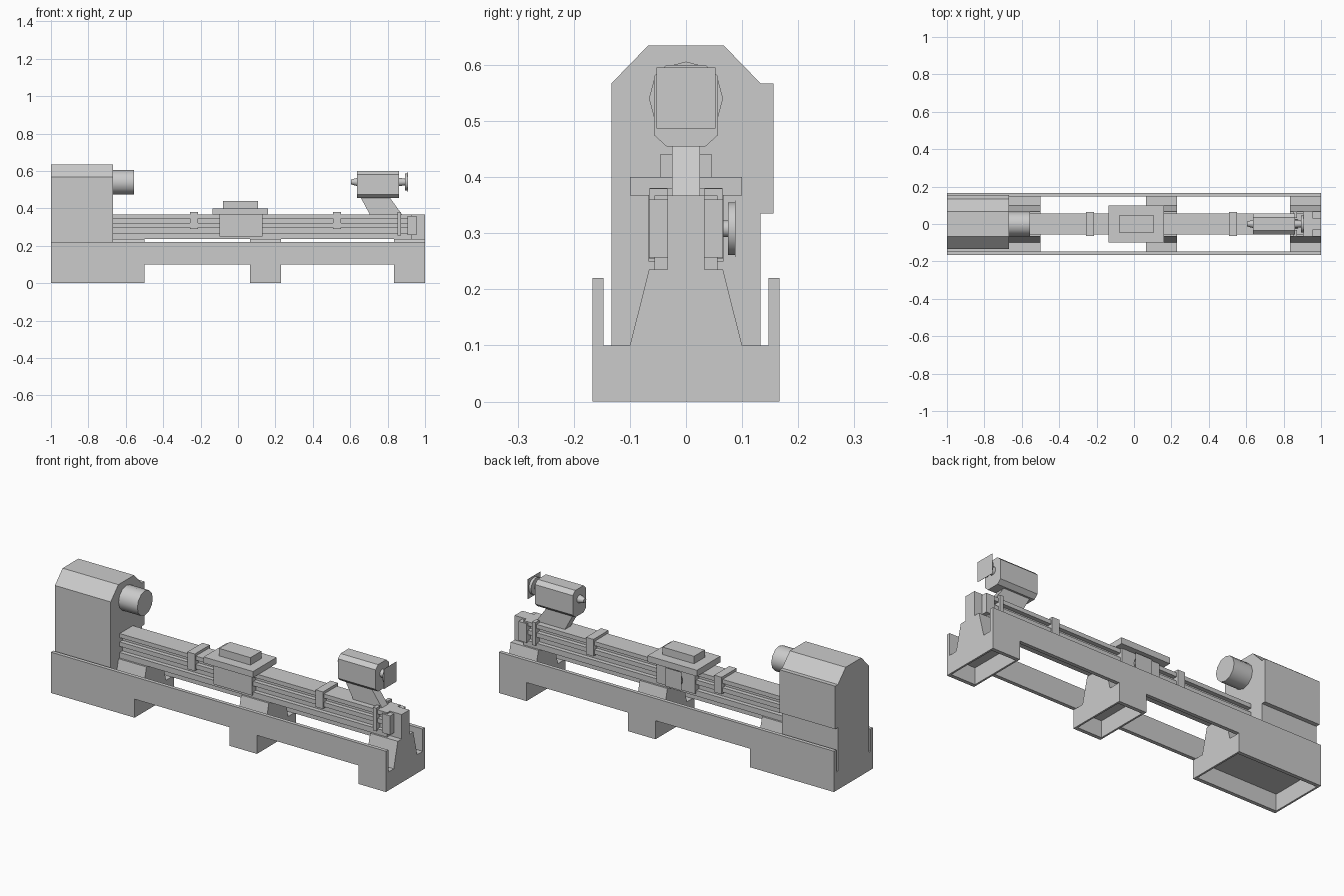
import bpy, bmesh, math
from mathutils import Matrix, Vector

cube = bpy.data.objects.get("Cube")
if cube:
    bpy.data.objects.remove(cube, do_unlink=True)

grey = bpy.data.materials.new("machine grey")
grey.use_nodes = True
grey.diffuse_color = (0.6, 0.6, 0.6, 1)
grey.node_tree.nodes["Principled BSDF"].inputs["Base Color"].default_value = (0.6, 0.6, 0.6, 1)


def finish(name, bm):
    bmesh.ops.recalc_face_normals(bm, faces=bm.faces)
    mesh = bpy.data.meshes.new(name)
    bm.to_mesh(mesh)
    bm.free()
    mesh.materials.append(grey)
    ob = bpy.data.objects.new(name, mesh)
    bpy.context.collection.objects.link(ob)
    return ob


def box(name, x, y, z):
    bm = bmesh.new()
    bmesh.ops.create_cube(bm, size=1)
    for v in bm.verts:
        v.co = [(lo + hi) / 2 + c * (hi - lo) for c, (lo, hi) in zip(v.co, (x, y, z))]
    return finish(name, bm)


def extrude(name, points, lo, hi, axis="x"):
    """Extrude a (y, z) profile along x, or an (x, z) profile along y."""
    bm = bmesh.new()
    place = (lambda a, b: (lo, a, b)) if axis == "x" else (lambda a, b: (a, lo, b))
    face = bm.faces.new([bm.verts.new(place(*p)) for p in points])
    new = bmesh.ops.extrude_face_region(bm, geom=[face])["geom"]
    shift = Vector((hi - lo, 0, 0) if axis == "x" else (0, hi - lo, 0))
    bmesh.ops.translate(bm, vec=shift, verts=[g for g in new if isinstance(g, bmesh.types.BMVert)])
    return finish(name, bm)


def mirrored(half):
    """Complete a half profile across y = 0."""
    return half + [(-y, z) for y, z in reversed(half)]


def turned(name, centre, axis, r1, r2, length, sides):
    bm = bmesh.new()
    bmesh.ops.create_cone(bm, cap_ends=True, segments=sides, radius1=r1, radius2=r2, depth=length)
    turn = Matrix.Rotation(math.pi / 2, 4, "Y") if axis == "x" else Matrix.Rotation(-math.pi / 2, 4, "X")
    bmesh.ops.transform(bm, matrix=Matrix.Translation(centre) @ turn, verts=bm.verts)
    ob = finish(name, bm)
    bpy.ops.object.select_all(action="DESELECT")
    ob.select_set(True)
    bpy.context.view_layer.objects.active = ob
    bpy.ops.object.shade_smooth_by_angle(angle=math.radians(40))
    return ob


# Base: two long side panels over three hollow feet
feet = [("left", -1, -0.5), ("middle", 0.065, 0.23), ("right", 0.835, 1)]
panel = [(-1, 0.22), (1, 0.22)]
for _, a, b in reversed(feet):
    panel += [(b, 0), (a, 0), (a, 0.1), (a, 0.1)]
# Drop the repeated points and join the feet at the underside of the panel
outline = [(-1, 0.22), (1, 0.22)]
for name, a, b in reversed(feet):
    if b < 1:
        outline.append((b, 0.1))
    outline += [(b, 0), (a, 0)]
    if a > -1:
        outline.append((a, 0.1))
for side, y in (("front", -0.167), ("rear", 0.147)):
    extrude(side + "_side_panel", outline, y, y + 0.02, "y")

pedestal = mirrored([(0.1, 0.1), (0.066, 0.235)])
for name, a, b in feet:
    box(name + "_foot_top", (a, b), (-0.147, 0.147), (0.09, 0.1))
    box(name + "_foot_wall_inner", (a, a + 0.01), (-0.147, 0.147), (0, 0.09))
    box(name + "_foot_wall_outer", (b - 0.01, b), (-0.147, 0.147), (0, 0.09))
    extrude(name + "_pedestal", pedestal, a + (0.3 if a == -1 else 0), b)

# Headstock with chamfered roof and rear cover, and the chuck
extrude("headstock", [(-0.133, 0.1), (-0.133, 0.567), (-0.067, 0.635), (0.067, 0.635),
                      (0.133, 0.567), (0.156, 0.567), (0.156, 0.335), (0.133, 0.335),
                      (0.133, 0.1)], -1, -0.667)
turned("chuck", (-0.615, 0, 0.54), "x", 0.066, 0.066, 0.12, 12)

# Bed: solid core with three ribs on each side
box("bed_core", (-0.667, 1), (-0.033, 0.033), (0.235, 0.367))
for i, (lo, hi) in enumerate([(0.235, 0.265), (0.298, 0.322), (0.345, 0.367)]):
    for side, s in (("front", -1), ("rear", 1)):
        box(f"{side}_bed_rib_{i}", (-0.667, 0.93), sorted((s * 0.033, s * 0.056)), (lo, hi))
for side, s in (("front", -1), ("rear", 1)):
    y = sorted((s * 0.033, s * 0.066))
    box(side + "_end_bracket", (0.905, 0.955), y, (0.257, 0.36))
    box(side + "_end_strap", (0.852, 0.872), y, (0.255, 0.38))

# Clamps straddling the bed
for name, x in (("left", -0.235), ("right", 0.53)):
    box(name + "_clamp", (x - 0.022, x + 0.022), (-0.064, 0.064), (0.289, 0.381))

# Carriage with its slides and rear handwheel
box("carriage_apron", (-0.10, 0.13), (-0.067, 0.067), (0.25, 0.367))
box("cross_slide", (-0.135, 0.16), (-0.1, 0.1), (0.367, 0.4))
box("tool_slide", (-0.08, 0.107), (-0.046, 0.046), (0.4, 0.44))
turned("carriage_handwheel", (0.015, 0.081, 0.308), "y", 0.047, 0.047, 0.013, 24)
turned("carriage_wheel_shaft", (0.015, 0.07, 0.308), "y", 0.015, 0.015, 0.02, 12)
box("carriage_wheel_plate", (-0.035, 0.065), (0.087, 0.088), (0.258, 0.358))

# Tailstock: slanted leg, chamfered body, quill and handwheel
extrude("tailstock_leg", [(0.657, 0.456), (0.705, 0.367), (0.877, 0.367), (0.813, 0.456)],
        -0.025, 0.025, "y")
extrude("tailstock_body", mirrored([(0.035, 0.455), (0.057, 0.475), (0.057, 0.58), (0.035, 0.6)]),
        0.636, 0.861)
turned("quill", (0.62, 0, 0.541), "x", 0.012, 0.022, 0.033, 12)
turned("tailstock_wheel_shaft", (0.877, 0, 0.541), "x", 0.022, 0.018, 0.034, 12)
turned("tailstock_handwheel", (0.9, 0, 0.541), "x", 0.045, 0.045, 0.014, 24)
box("tailstock_wheel_plate", (0.907, 0.908), (-0.053, 0.053), (0.487, 0.595))
